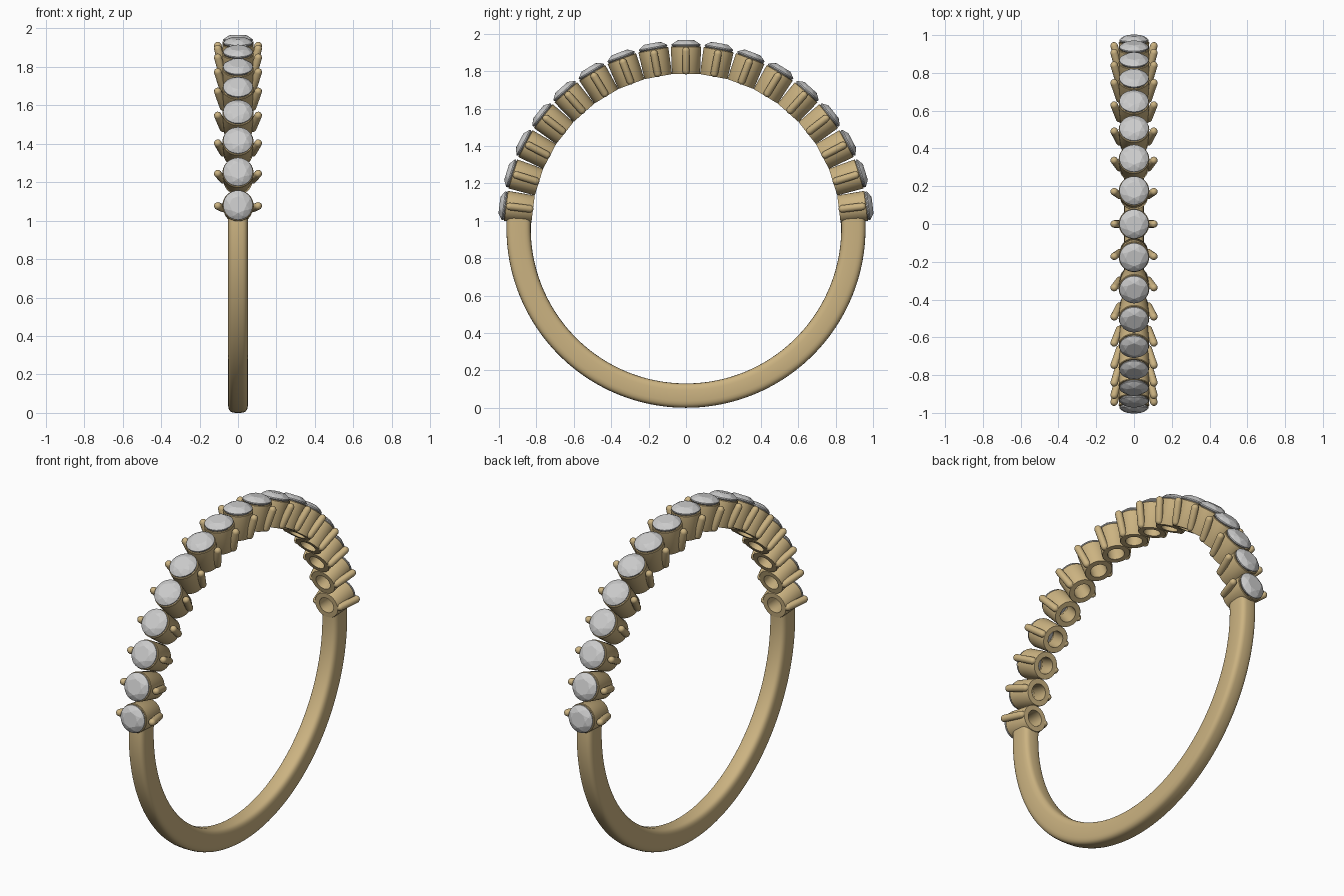
import bpy, bmesh
from math import sin, cos, pi, radians, copysign
from mathutils import Matrix, Vector

if "Cube" in bpy.data.objects:
    bpy.data.objects.remove(bpy.data.objects["Cube"])

CENTRE_Z = 0.96
COUNT, STEP = 17, radians(10.37)


def material(name, rgb):
    m = bpy.data.materials.new(name)
    m.diffuse_color = (*rgb, 1)
    m.use_nodes = True
    m.node_tree.nodes["Principled BSDF"].inputs["Base Color"].default_value = m.diffuse_color
    return m


gold = material("gold", (0.60, 0.45, 0.22))
crystal = material("crystal", (0.62, 0.62, 0.64))


def mesh_from(bm, name, mat, smooth=True):
    bmesh.ops.recalc_face_normals(bm, faces=bm.faces[:])
    me = bpy.data.meshes.new(name)
    bm.to_mesh(me)
    bm.free()
    me.materials.append(mat)
    if smooth:
        me.shade_smooth()
        me.set_sharp_from_angle(angle=radians(35))
    return me


def place(name, me, matrix):
    ob = bpy.data.objects.new(name, me)
    ob.matrix_world = matrix
    bpy.context.collection.objects.link(ob)
    return ob


def skin(bm, rings, closed):
    n = len(rings[0])
    pairs = list(zip(rings, rings[1:])) + ([(rings[-1], rings[0])] if closed else [])
    for a, b in pairs:
        for i in range(n):
            j = (i + 1) % n
            bm.faces.new((a[i], a[j], b[j], b[i]))


def lathe(bm, profile, n, closed, matrix=Matrix()):
    rings = [[bm.verts.new(matrix @ Vector((r * cos(2 * pi * i / n), r * sin(2 * pi * i / n), z)))
              for i in range(n)] for r, z in profile]
    skin(bm, rings, closed)
    return rings


# Band: rounded-rectangle section swept through the lower half
def band():
    bm = bmesh.new()
    a0, a1, n, m = radians(-183.5), radians(3.5), 96, 28

    def soft(v):
        return copysign(abs(v) ** 0.55, v) if abs(v) > 1e-6 else 0.0

    rings = []
    for k in range(n + 1):
        a = a0 + (a1 - a0) * k / n
        ring = []
        for i in range(m):
            t = 2 * pi * i / m
            x, r = 0.052 * soft(cos(t)), 0.895 + 0.065 * soft(sin(t))
            ring.append(bm.verts.new((x, r * cos(a), r * sin(a))))
        rings.append(ring)
    skin(bm, rings, False)
    bm.faces.new(rings[0])
    bm.faces.new(rings[-1])
    return mesh_from(bm, "band", gold)


# Collet: tapered tube with a conical seat for the stone
def collet():
    bm = bmesh.new()
    profile = [(0.073, 0.824), (0.075, 0.827), (0.081, 0.968), (0.079, 0.971),
               (0.073, 0.971), (0.045, 0.92), (0.045, 0.824)]
    lathe(bm, profile, 40, True)
    return mesh_from(bm, "collet", gold)


# Pair of round-ended prongs leaning outward on either side
def prongs():
    bm = bmesh.new()
    rad = 0.02
    for s in (-1, 1):
        p, q = Vector((s * 0.076, 0, 0.842)), Vector((s * 0.105, 0, 0.95))
        axis = q - p
        mat = Matrix.Translation(p) @ axis.to_track_quat('Z', 'Y').to_matrix().to_4x4()
        arc = [radians(d) for d in (5, 25, 45, 68, 90)]
        prof = [(rad * sin(t), -rad * cos(t)) for t in arc]
        prof += [(rad * sin(t), axis.length + rad * cos(t)) for t in reversed(arc)]
        rings = lathe(bm, prof, 16, False, mat)
        bm.faces.new(rings[0])
        bm.faces.new(rings[-1])
    return mesh_from(bm, "prongs", gold)


# Round brilliant stone as the hull of its facet corners
def stone():
    bm = bmesh.new()
    for r, z, n, off in ((0.044, 1.005, 8, 0), (0.063, 0.996, 8, 0.5),
                         (0.077, 0.983, 32, 0), (0.077, 0.977, 32, 0)):
        for i in range(n):
            t = 2 * pi * (i + off) / n
            bm.verts.new((r * cos(t), r * sin(t), z))
    bm.verts.new((0, 0, 0.905))
    bmesh.ops.convex_hull(bm, input=bm.verts[:])
    return mesh_from(bm, "stone", crystal, smooth=False)


up = Matrix.Translation((0, 0, CENTRE_Z))
place("band", band(), up)
parts = {"collet": collet(), "prongs": prongs(), "stone": stone()}

# Repeat each setting around the upper half
for k in range(COUNT):
    turn = up @ Matrix.Rotation((k - COUNT // 2) * STEP, 4, 'X')
    for name, me in parts.items():
        place(f"{name}_{k + 1}", me, turn)
